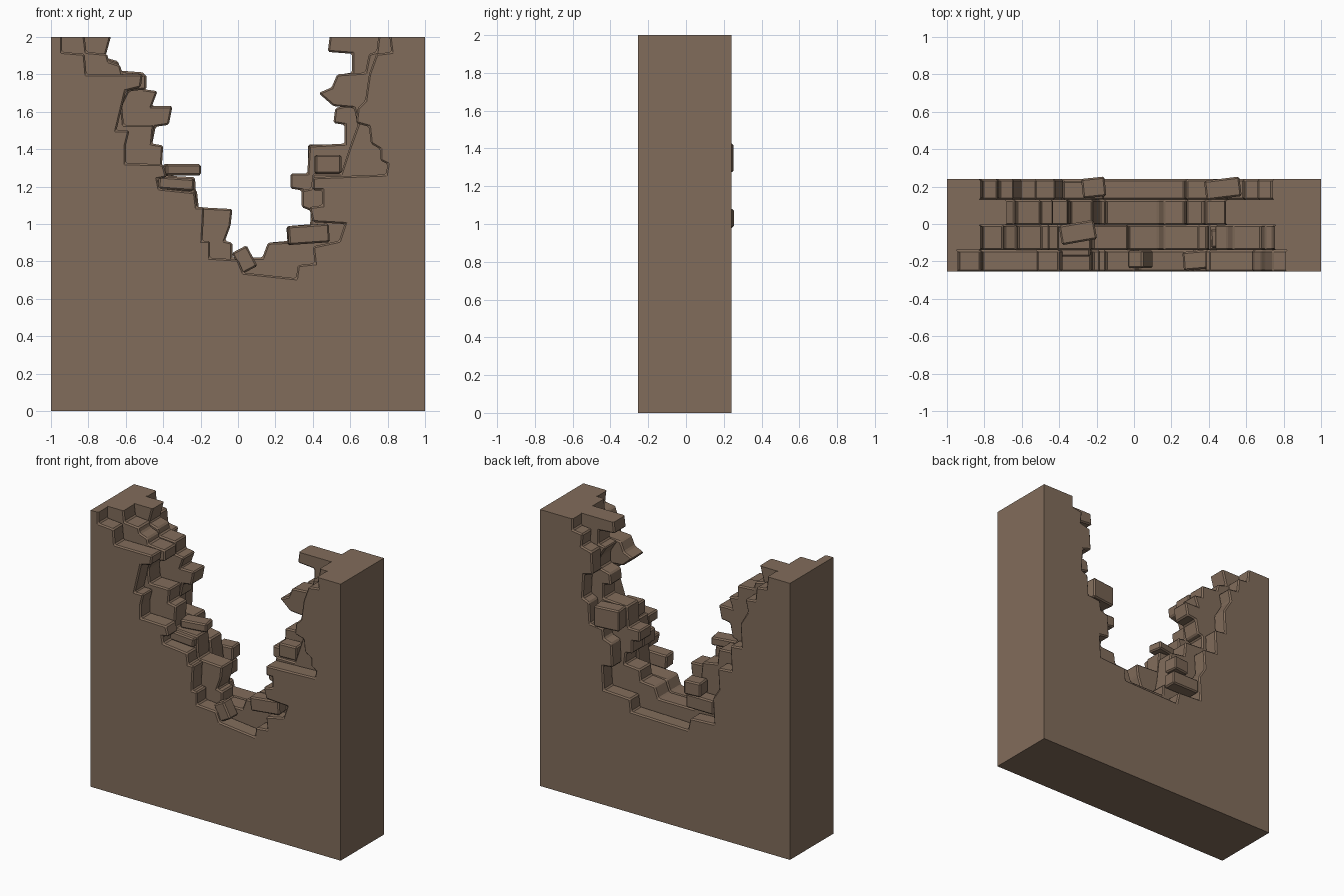
import bpy
import bmesh
from mathutils import Matrix
from math import radians

STONE = bpy.data.materials.new("brown_stone")
STONE.diffuse_color = (0.222, 0.151, 0.104, 1)


def finish(bm, name):
    bmesh.ops.recalc_face_normals(bm, faces=bm.faces[:])
    me = bpy.data.meshes.new(name)
    bm.to_mesh(me)
    bm.free()
    me.materials.append(STONE)
    ob = bpy.data.objects.new(name, me)
    bpy.context.collection.objects.link(ob)
    return ob


def layer(name, y0, y1, left, right):
    """One slab of the wall; left and right rims of the break run top-down and bottom-up."""
    pts = left + right + [(1, 2), (1, 0), (-1, 0), (-1, 2)]
    bm = bmesh.new()
    front = [bm.verts.new((x, y0, z)) for x, z in pts]
    back = [bm.verts.new((x, y1, z)) for x, z in pts]
    bm.faces.new(front)
    bm.faces.new(back[::-1])
    n = len(pts)
    for i in range(n):
        j = (i + 1) % n
        bm.faces.new((front[j], front[i], back[i], back[j]))
    bmesh.ops.recalc_face_normals(bm, faces=bm.faces[:])
    # chamfer only the broken rim
    rim = [e for e in bm.edges
           if all(abs(v.co.x) < 0.99 for v in e.verts)
           and min(v.co.z for v in e.verts) < 1.99]
    bmesh.ops.bevel(bm, geom=rim, offset=0.009, offset_type='OFFSET', segments=1,
                    profile=0.5, affect='EDGES', clamp_overlap=True)
    return finish(bm, name)


def brick(name, centre, size, tilt=0, turn=0):
    """Loose chamfered brick: tilt about y, turn about z (degrees)."""
    bm = bmesh.new()
    bmesh.ops.create_cube(bm, size=1, matrix=Matrix.Diagonal((*size, 1)))
    bmesh.ops.bevel(bm, geom=bm.edges[:], offset=0.009, segments=1, profile=0.5,
                    affect='EDGES')
    m = (Matrix.Translation(centre) @ Matrix.Rotation(radians(turn), 4, 'Z')
         @ Matrix.Rotation(radians(tilt), 4, 'Y'))
    bmesh.ops.transform(bm, matrix=m, verts=bm.verts)
    return finish(bm, name)


# front face of the wall
layer("front_layer", -0.255, -0.14,
      [(-.94, 2), (-.94, 1.92), (-.82, 1.91), (-.81, 1.80), (-.51, 1.80), (-.52, 1.73),
       (-.60, 1.71), (-.65, 1.50), (-.58, 1.50), (-.60, 1.42), (-.60, 1.325),
       (-.40, 1.32), (-.38, 1.25), (-.43, 1.24), (-.42, 1.19), (-.23, 1.17),
       (-.22, 1.09), (-.18, 1.09), (-.19, .91), (-.15, .91), (-.15, .82), (0, .81),
       (.03, .74)],
      [(.31, .71), (.32, .78), (.41, .79), (.40, .88), (.54, .91), (.57, 1.0),
       (.40, 1.01), (.38, 1.09), (.45, 1.10), (.45, 1.18), (.40, 1.18), (.40, 1.25),
       (.79, 1.265), (.80, 1.32), (.76, 1.34), (.76, 1.40), (.71, 1.43), (.70, 1.52),
       (.63, 1.54), (.64, 1.62), (.68, 1.66), (.70, 1.80), (.74, 1.91), (.82, 1.92),
       (.81, 2)])

# second layer
layer("front_core_layer", -0.14, -0.005,
      [(-.82, 2), (-.81, 1.92), (-.70, 1.91), (-.69, 1.87), (-.63, 1.85), (-.62, 1.81),
       (-.49, 1.80), (-.49, 1.72), (-.58, 1.71), (-.62, 1.63), (-.61, 1.53),
       (-.45, 1.53), (-.46, 1.43), (-.40, 1.42), (-.41, 1.26), (-.23, 1.25),
       (-.22, 1.09), (-.03, 1.08), (-.04, .99), (-.07, .91), (-.03, .90), (-.03, .82)],
      [(.13, .82), (.16, .90), (.38, .91), (.39, 1.07), (.34, 1.09), (.34, 1.18),
       (.39, 1.19), (.40, 1.27), (.55, 1.27), (.60, 1.42), (.64, 1.53), (.62, 1.62),
       (.51, 1.63), (.43, 1.70), (.50, 1.73), (.53, 1.80), (.68, 1.81), (.70, 1.91),
       (.74, 1.92), (.75, 2)])

# third layer, reaching furthest into the gap
layer("back_core_layer", -0.005, 0.13,
      [(-.68, 2), (-.71, 1.89), (-.64, 1.87), (-.63, 1.82), (-.50, 1.81), (-.50, 1.72),
       (-.43, 1.71), (-.46, 1.63), (-.35, 1.63), (-.37, 1.53), (-.44, 1.52),
       (-.46, 1.42), (-.50, 1.41), (-.50, 1.32), (-.35, 1.31), (-.34, 1.20),
       (-.22, 1.18), (-.20, 1.0), (-.18, .91), (-.15, .90), (-.15, .82)],
      [(.13, .82), (.16, .90), (.27, .91), (.28, .99), (.40, 1.0), (.39, 1.08),
       (.34, 1.09), (.34, 1.18), (.28, 1.19), (.28, 1.27), (.37, 1.27), (.38, 1.42),
       (.57, 1.43), (.57, 1.53), (.51, 1.54), (.52, 1.62), (.60, 1.64), (.60, 1.72),
       (.55, 1.80), (.61, 1.81), (.61, 1.91), (.48, 1.92), (.49, 2)])

# back face of the wall
layer("back_layer", 0.13, 0.24,
      [(-.82, 2), (-.81, 1.91), (-.73, 1.90), (-.72, 1.80), (-.64, 1.79), (-.66, 1.70),
       (-.60, 1.60), (-.61, 1.43), (-.52, 1.42), (-.53, 1.24), (-.42, 1.23),
       (-.43, 1.08), (-.38, 1.0), (-.39, .82), (-.20, .81), (-.18, .72)],
      [(.27, .73), (.28, .82), (.49, .83), (.50, 1.0), (.42, 1.01), (.43, 1.18),
       (.49, 1.20), (.50, 1.27), (.60, 1.28), (.61, 1.43), (.66, 1.45), (.65, 1.62),
       (.58, 1.64), (.59, 1.80), (.67, 1.82), (.66, 1.91), (.74, 1.92), (.74, 2)])

# loose bricks resting on the rim
brick("tilted_front_brick", (.035, -.188, .81), (.09, .095, .125), tilt=-28)
brick("front_ledge_brick", (.375, -.19, .945), (.22, .10, .10), tilt=-4, turn=5)
brick("left_middle_brick", (-.30, -.045, 1.29), (.19, .105, .06), turn=10)
brick("left_sloping_brick", (-.33, -.12, 1.215), (.19, .11, .065), tilt=4)
brick("right_middle_brick", (.48, -.075, 1.32), (.14, .10, .10), turn=3)
brick("right_back_brick", (.475, .19, 1.35), (.19, .105, .15), turn=7)
brick("left_back_brick", (-.215, .195, 1.03), (.125, .105, .10), turn=6)
brick("left_back_support", (-.27, .18, .925), (.22, .10, .10))
